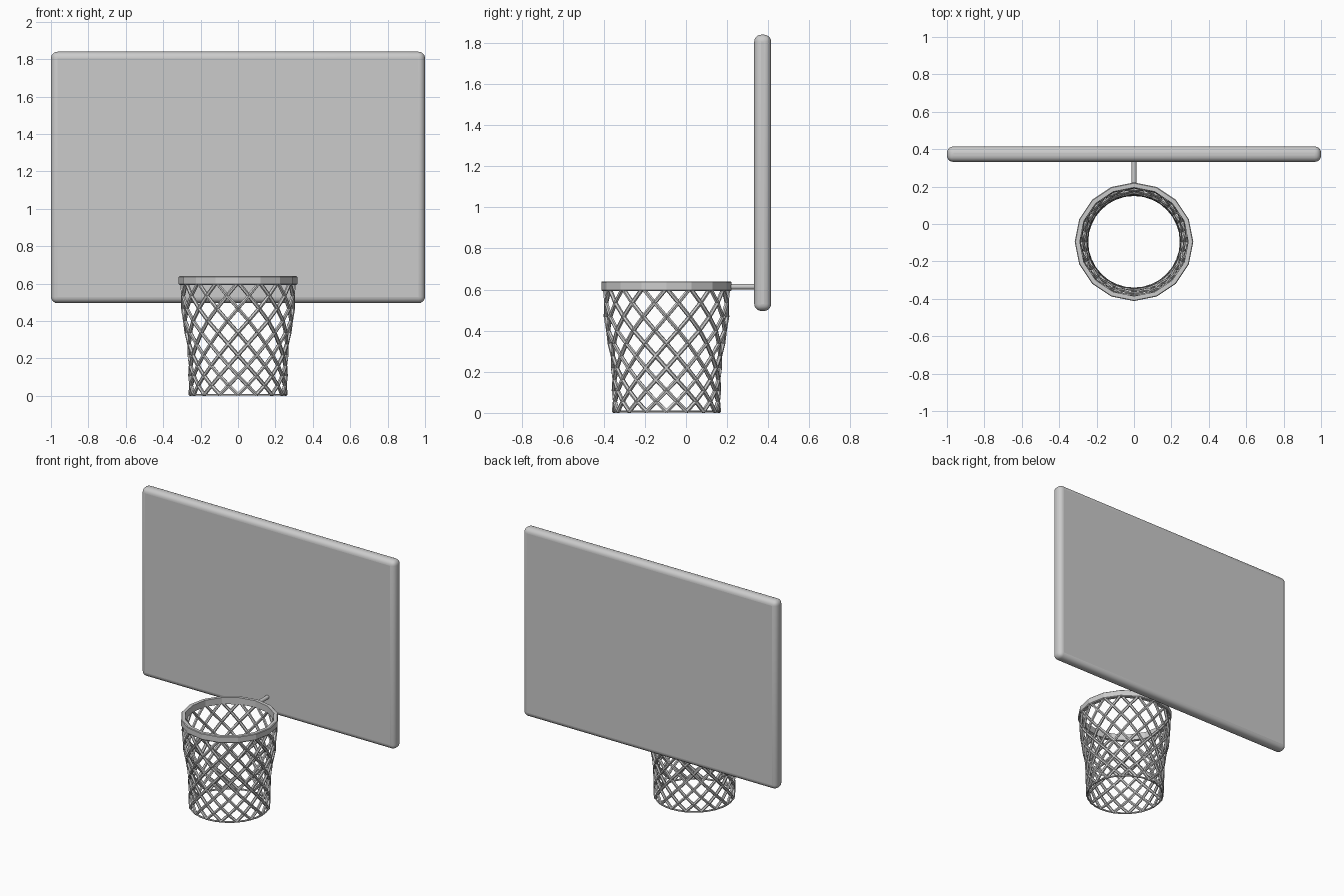
import bpy, bmesh
from math import sin, cos, pi

if "Cube" in bpy.data.objects:
    bpy.data.objects.remove(bpy.data.objects["Cube"])

CY = -0.095   # hoop centre in y
N = 16        # sides of the hoop and strands per direction


def finish(name, bm):
    me = bpy.data.meshes.new(name)
    bmesh.ops.recalc_face_normals(bm, faces=bm.faces[:])
    bm.to_mesh(me)
    bm.free()
    ob = bpy.data.objects.new(name, me)
    bpy.context.collection.objects.link(ob)
    return ob


def smooth(ob, angle=0.6):
    bpy.ops.object.select_all(action='DESELECT')
    ob.select_set(True)
    bpy.context.view_layer.objects.active = ob
    bpy.ops.object.shade_smooth_by_angle(angle=angle)


def polar(r, a, z):
    return (r * cos(a), CY + r * sin(a), z)


def net_radius(z):
    prof = [(0, .255), (.1, .256), (.2, .259), (.3, .268), (.4, .289), (.5, .298), (.62, .301)]
    for (z0, r0), (z1, r1) in zip(prof, prof[1:]):
        if z <= z1:
            return r0 + (r1 - r0) * (z - z0) / (z1 - z0)
    return prof[-1][1]


# backboard: slab with fully rounded edges
bpy.ops.mesh.primitive_cube_add(size=1, location=(0, 0.373, 1.168))
board = bpy.context.object
board.name = "backboard"
board.scale = (2.0, 0.082, 1.344)
bpy.ops.object.transform_apply(location=False, rotation=False, scale=True)
bev = board.modifiers.new("round", 'BEVEL')
bev.width = 0.034
bev.segments = 5
smooth(board)

# rim: flat band with rectangular section
bm = bmesh.new()
section = [(.290, .593), (.313, .593), (.317, .598), (.317, .636), (.313, .640), (.290, .640)]
rings = [[bm.verts.new(polar(r, 2 * pi * i / N, z)) for r, z in section] for i in range(N)]
for i in range(N):
    a, b = rings[i], rings[(i + 1) % N]
    for j in range(len(section)):
        k = (j + 1) % len(section)
        bm.faces.new((a[j], b[j], b[k], a[k]))
finish("rim", bm)

# mounting arm between rim and backboard
bpy.ops.mesh.primitive_cylinder_add(vertices=12, radius=0.0135, depth=0.135,
                                    location=(0, 0.277, 0.614), rotation=(pi / 2, 0, 0))
bpy.context.object.name = "mounting_arm"
smooth(bpy.context.object)


# net: crossing spirals, diamonds growing taller toward the rim
def curve_object(name, paths, depth, cyclic=False):
    cu = bpy.data.curves.new(name, 'CURVE')
    cu.dimensions = '3D'
    cu.bevel_depth = depth
    cu.bevel_resolution = 1
    cu.use_fill_caps = True
    for pts in paths:
        sp = cu.splines.new('POLY')
        sp.points.add(len(pts) - 1)
        for p, co in zip(sp.points, pts):
            p.co = (*co, 1)
        sp.use_cyclic_u = cyclic
    ob = bpy.data.objects.new(name, cu)
    bpy.context.collection.objects.link(ob)
    bpy.ops.object.select_all(action='DESELECT')
    ob.select_set(True)
    bpy.context.view_layer.objects.active = ob
    bpy.ops.object.convert(target='MESH')
    smooth(bpy.context.object)


ROWS = 10  # half diamonds from bottom to rim
heights = [0.007 + 0.6 * (0.8 * t + 0.2 * t * t) for t in (i / ROWS for i in range(ROWS + 1))]
paths = []
for d in (1, -1):
    for s in range(N):
        paths.append([polar(net_radius(z), 2 * pi * s / N + d * i * pi / N, z)
                      for i, z in enumerate(heights)])
curve_object("net_strands", paths, 0.0105)

# thin hem closing the bottom of the net
curve_object("net_hem", [[polar(.256, 2 * pi * i / 32, .006) for i in range(32)]], 0.006, True)
